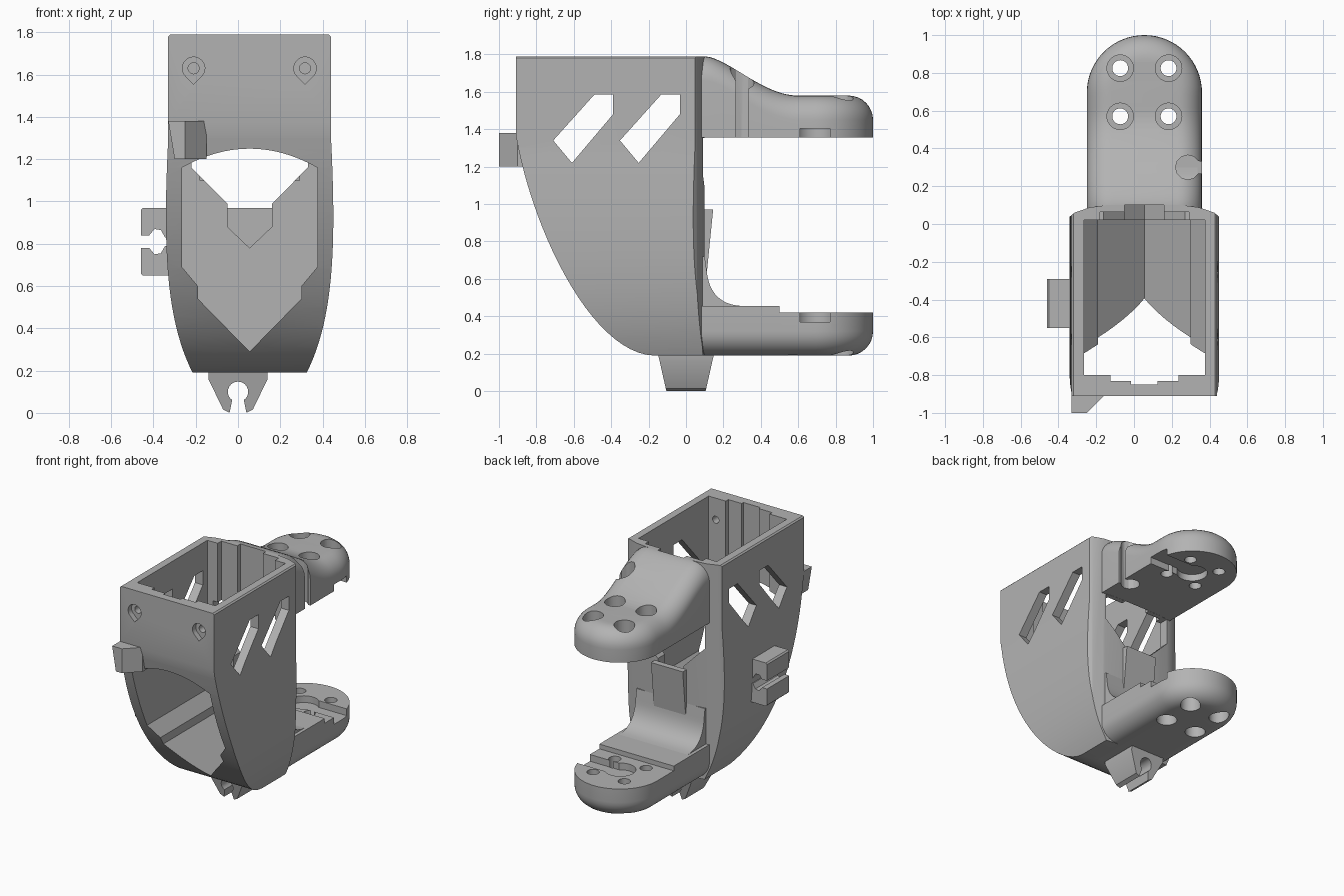
import bpy, bmesh, math
from mathutils import Vector
from mathutils.geometry import interpolate_bezier

if "Cube" in bpy.data.objects:
    bpy.data.objects.remove(bpy.data.objects["Cube"])

CX = 0.055            # centre plane of the bracket
grey = bpy.data.materials.new("plain grey")
grey.use_nodes = True
grey.diffuse_color = (0.45, 0.45, 0.45, 1)
grey.node_tree.nodes["Principled BSDF"].inputs["Base Color"].default_value = grey.diffuse_color


def finish(name, bm):
    bmesh.ops.remove_doubles(bm, verts=bm.verts, dist=1e-5)
    bmesh.ops.recalc_face_normals(bm, faces=bm.faces)
    mesh = bpy.data.meshes.new(name)
    bm.to_mesh(mesh)
    bm.free()
    mesh.materials.append(grey)
    ob = bpy.data.objects.new(name, mesh)
    bpy.context.collection.objects.link(ob)
    return ob


def prism(name, pts, axis, a, b):
    """Extrude a 2D outline along an axis from a to b."""
    place = {"x": lambda p, t: (t, p[0], p[1]),
             "y": lambda p, t: (p[0], t, p[1]),
             "z": lambda p, t: (p[0], p[1], t)}[axis]
    bm = bmesh.new()
    ends = [[bm.verts.new(place(p, t)) for p in pts] for t in (a, b)]
    n = len(pts)
    for e in ends:
        bm.faces.new(e)
    for i in range(n):
        j = (i + 1) % n
        bm.faces.new((ends[0][i], ends[0][j], ends[1][j], ends[1][i]))
    return finish(name, bm)


def rect(x0, x1, y0, y1):
    return [(x0, y0), (x1, y0), (x1, y1), (x0, y1)]


def arc(cx, cy, r, a0=0, a1=360, n=32):
    angles = [math.radians(a0 + (a1 - a0) * i / n) for i in range(n + (a1 - a0 < 360))]
    return [(cx + r * math.cos(a), cy + r * math.sin(a)) for a in angles]


def bezier(*p, n=24):
    return [(v.x, v.y) for v in interpolate_bezier(*[Vector((x, y, 0)) for x, y in p], n)]


def mirrored(half):
    """Complete an outline given as (distance from centre plane, other)."""
    return [(CX + d, v) for d, v in half] + [(CX - d, v) for d, v in reversed(half) if d > 0]


def boolean(ob, tools, op="DIFFERENCE"):
    for tool in tools:
        m = ob.modifiers.new("cut", "BOOLEAN")
        m.operation, m.solver, m.object = op, "EXACT", tool
        bpy.context.view_layer.objects.active = ob
        bpy.ops.object.modifier_apply(modifier=m.name)


def arm(name, start, height, flat, s, radius=0.305, fillet=0.13, yc=0.695):
    """Round-ended arm with one filleted side (s=1 top, s=-1 bottom)."""
    stations = [(start + (yc - start) * i / 24, 0) for i in range(24)]
    stations += [(yc, math.radians(90 * i / 16)) for i in range(17)]
    bm = bmesh.new()
    rows = []
    for y, phi in stations:
        left, right = [], []
        for k in range(-1, 9):
            a = math.radians(90 * max(k, 0) / 8)
            rr = radius - fillet * (1 - math.cos(a))
            yy = y + rr * math.sin(phi)
            z = flat if k < 0 else height(yy) - s * fillet * (1 - math.sin(a))
            x = rr * math.cos(phi)
            left.append(bm.verts.new((CX - x, yy, z)))
            right.append(bm.verts.new((CX + x, yy, z)))
        rows.append(left + right[::-1])
    bm.faces.new(rows[0])
    n = len(rows[0])
    for r0, r1 in zip(rows, rows[1:]):
        for i in range(n):
            j = (i + 1) % n
            bm.faces.new((r0[i], r0[j], r1[j], r1[i]))
    return finish(name, bm)


# Shell: side, front and plan outlines intersected
shell = prism("shell", bezier((-0.91, 1.37), (-0.82, 0.85), (-0.5, 0.2), (-0.17, 0.19))
              + [(0.2, 0.19), (0.2, 1.79), (-0.91, 1.79)], "x", -0.6, 0.7)
sides = [(0.375, 1.79), (0.385, 1.78)] + bezier((0.385, 1.3), (0.41, 0.8), (0.4, 0.45), (0.27, 0.19))
plan = [(0.385, -0.91), (0.4, -0.895), (0.4, 0.035), (0.37, 0.06), (0.29, 0.088), (0.2, 0.1)]
trims = [prism("front_trim", mirrored(sides), "y", -1.2, 0.5),
         prism("plan_trim", mirrored(plan), "z", -0.1, 2)]
boolean(shell, trims, "INTERSECT")

# Arms
def ramp(y):
    t = min(max((y - 0.1) / 0.5, 0), 1) ** 0.85
    return 1.79 - 0.21 * t * t * (3 - 2 * t)


upper_arm = arm("upper_arm", 0.05, ramp, 1.355, 1)
lower_arm = arm("lower_arm", -0.15, lambda y: 0.19, 0.455, -1)

# Webs behind the shell
fillet_web = prism("fillet_web", [(0.03, 0.4), (0.03, 0.72), (0.1, 0.72)]
                   + bezier((0.11, 0.65), (0.12, 0.53), (0.18, 0.46), (0.3, 0.455), n=12)
                   + [(0.3, 0.4)], "x", CX - 0.28, CX + 0.28)
back_bulge = prism("back_bulge", [(0.04, 0.6), (0.04, 0.97), (0.145, 0.97), (0.11, 0.62)],
                   "x", CX - 0.13, CX + 0.13)

# Cavity cutters
V = [(0.32, 0.69), (0.245, 0.6), (0.245, 0.54), (0, 0.29)]
dome = [(0.32 * math.sin(a / 12 * math.pi / 2), 1.16 + 0.09 * (1 - math.sin(a / 12 * math.pi / 2) ** 2))
        for a in range(13)]
opening = prism("opening_cut", mirrored(dome + V), "y", -1.2, 0.02)
chamber = prism("chamber_cut", rect(CX - 0.32, CX + 0.32, -0.8, 0.02), "z", 1.0, 2)
grooves = [prism("groove_cut", rect(CX - w, CX + w, y0, y1), "z", z, 2)
           for w, y0, y1, z in ((0.18, -0.83, -0.7, 1.05), (0.07, -0.85, -0.7, 1.05),
                                (0.235, -0.1, 0.063, 1.1))]
tab_groove = prism("tab_groove_cut", mirrored([(0.105, 2), (0.105, 0.88), (0, 0.78)]), "y", -0.1, 0.1)
window = prism("window_cut", mirrored([(0.275, 1.354), (0.275, 1.16), (0.085, 0.969)]), "y", 0.0, 0.4)

# Diagonal side slots and teardrop screw seats
slot = [(-0.71, 1.34), (-0.61, 1.22), (-0.39, 1.48), (-0.39, 1.585), (-0.49, 1.585)]
slots = [prism("slot_cut", [(y + d, z) for y, z in slot], "x", -0.6, 0.7) for d in (0, 0.357)]
screws = []
for x in (CX - 0.265, CX + 0.262):
    seat = arc(x, 1.63, 0.053, -45, 225) + [(x, 1.555)]
    screws.append(prism("seat_cut", seat, "y", -1, -0.87))
    screws.append(prism("screw_cut", arc(x, 1.63, 0.026), "y", -1, -0.7))
boolean(shell, [opening, chamber, *grooves, tab_groove, window, *slots, *screws])
boolean(back_bulge, [tab_groove])
boolean(upper_arm, [grooves[2], tab_groove])

# Mounting holes, counterbores and horn recesses in the arms
holes, top_bores, low_bores = [], [], []
for x in (CX - 0.128, CX + 0.128):
    for y in (0.57, 0.825):
        holes.append(prism("hole_cut", arc(x, y, 0.042), "z", -0.1, 2))
        top_bores.append(prism("bore_cut", arc(x, y, 0.07), "z", 1.45, 2))
        low_bores.append(prism("bore_cut", arc(x, y, 0.07), "z", -0.1, 0.3))
horn = arc(CX, 0.69, 0.105, 50, 310) + [(0.6, 0.61), (0.6, 0.77)]
horn_cuts = [prism("horn_cut", horn, "z", z, z + 0.12) for z in (1.285, 0.37)]
cable = arc(0.285, 0.3, 0.065, 30, 330, 10) + [(0.5, 0.27), (0.5, 0.325)]
cable_notch = prism("cable_cut", cable, "z", 1.2, 2)
step = prism("step_cut", rect(-0.5, 0.6, 0.5, 1.2), "z", 0.42, 0.6)
boolean(upper_arm, [*holes, *top_bores, horn_cuts[0], cable_notch])
boolean(lower_arm, [opening, step, *holes, *low_bores, horn_cuts[1]])

for cutter in [*trims, opening, chamber, *grooves, tab_groove, window, *slots, *screws,
               *holes, *top_bores, *low_bores, *horn_cuts, cable_notch, step]:
    bpy.data.objects.remove(cutter)

# Front lug
front_lug = prism("front_lug", [(-0.33, -0.84), (-0.33, -1.0), (-0.25, -1.0), (-0.15, -0.9), (-0.15, -0.84)],
                  "z", 1.2, 1.38)
for v in front_lug.data.vertices:
    if v.co.z < 1.3 and v.co.x < -0.3:
        v.co.x += 0.03

# Side cable clip: two mirrored jaws
jaw = [(-0.3, 0.16), (-0.45, 0.16), (-0.46, 0.15), (-0.46, 0.03), (-0.42, 0.03),
       (-0.395, 0.06), (-0.365, 0.055), (-0.345, 0.02), (-0.3, 0.02)]
for side, s in (("upper", 1), ("lower", -1)):
    prism(side + "_side_clip_jaw", [(x, 0.81 + s * z) for x, z in jaw], "y", -0.55, -0.29)

# Bottom cable clip with a keyhole, tapering downward
right_half = [(0.14, 0.22), (0.14, 0.16), (0.07, 0.015), (0.04, 0)]
clip = right_half + arc(0, 0.1, 0.048, -55, 235, 20) + [(-x, z) for x, z in reversed(right_half)]
bottom_clip = prism("bottom_clip", clip, "y", -0.15, 0.15)
for v in bottom_clip.data.vertices:
    v.co.y *= 0.7 + 0.3 * v.co.z / 0.2

# Smooth shading with sharp creases
bpy.ops.object.select_all(action="DESELECT")
for ob in bpy.context.scene.objects:
    if ob.type == "MESH" and ob.data.materials and ob.data.materials[0] == grey:
        ob.select_set(True)
        bpy.context.view_layer.objects.active = ob
bpy.ops.object.shade_smooth_by_angle(angle=math.radians(30))
